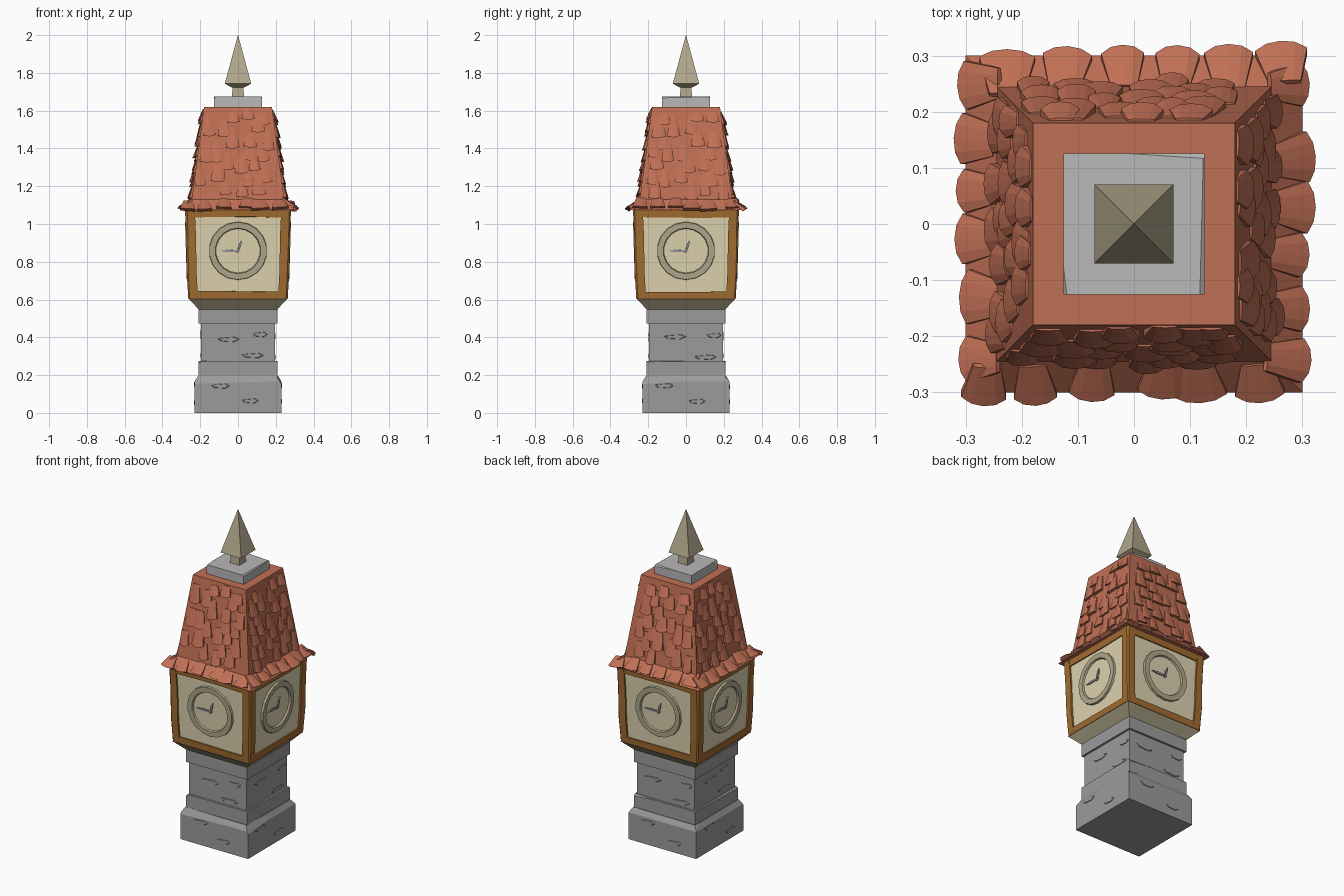
import bpy, bmesh, math, random
from mathutils import Matrix, Vector

if "Cube" in bpy.data.objects:
    bpy.data.objects.remove(bpy.data.objects["Cube"])

random.seed(7)


def material(name, rgb):
    m = bpy.data.materials.new(name)
    m.diffuse_color = (*rgb, 1)
    m.use_nodes = True
    m.node_tree.nodes["Principled BSDF"].inputs["Base Color"].default_value = m.diffuse_color
    return m


ROOF = material("roof_tile", (0.53, 0.16, 0.09))
WOOD = material("timber", (0.36, 0.15, 0.03))
PLASTER = material("plaster", (0.73, 0.65, 0.43))
TRIM = material("trim", (0.44, 0.39, 0.26))
PALE = material("pale_stone", (0.48, 0.48, 0.48))
STONE = material("stone", (0.33, 0.33, 0.33))
METAL = material("hand_metal", (0.28, 0.28, 0.32))
SIDES = [Matrix.Rotation(k * math.pi / 2, 4, 'Z') for k in range(4)]


def finish(bm, name, mat):
    bmesh.ops.recalc_face_normals(bm, faces=bm.faces)
    me = bpy.data.meshes.new(name)
    bm.to_mesh(me)
    bm.free()
    ob = bpy.data.objects.new(name, me)
    bpy.context.collection.objects.link(ob)
    me.materials.append(mat)
    return ob


def loft(bm, rings, mat=Matrix()):
    """Skin closed rings of points and cap both ends."""
    rows = [[bm.verts.new(mat @ Vector(p)) for p in r] for r in rings]
    n = len(rows[0])
    for a, b in zip(rows, rows[1:]):
        for i in range(n):
            bm.faces.new((a[i], a[(i + 1) % n], b[(i + 1) % n], b[i]))
    bm.faces.new(rows[0][::-1])
    bm.faces.new(rows[-1])


def square(h, z):
    return [(-h, -h, z), (h, -h, z), (h, h, z), (-h, h, z)]


def chip(bm, point, normal):
    """Slice off a worn corner or edge of a convex block."""
    r = bmesh.ops.bisect_plane(bm, geom=bm.verts[:] + bm.edges[:] + bm.faces[:],
                               plane_co=point, plane_no=normal, clear_outer=True)
    edges = [e for e in r['geom_cut'] if isinstance(e, bmesh.types.BMEdge)]
    if edges:
        bmesh.ops.holes_fill(bm, edges=[e for e in bm.edges if e.is_boundary], sides=0)


def block(name, sections, mat, chips=0):
    bm = bmesh.new()
    loft(bm, [square(h, z) for h, z in sections])
    h, z = sections[-1]
    for k in range(chips):
        a = (k % 4) * math.pi / 2 + random.uniform(-0.12, 0.12)
        n = Vector((math.cos(a), math.sin(a), random.uniform(0.5, 1.2)))
        corner = Vector((h * (1 if n.x > 0 else -1), h * (1 if n.y > 0 else -1), z))
        chip(bm, corner - n.normalized() * random.uniform(0.003, 0.008), n)
    return finish(bm, name, mat)


# Stone tower base
block("plinth", [(0.23, 0), (0.23, 0.165), (0.212, 0.195)], STONE, 4)
block("lower_band", [(0.208, 0.19), (0.208, 0.275)], STONE, 4)
block("shaft", [(0.195, 0.27), (0.195, 0.48)], STONE)
block("upper_band", [(0.208, 0.472), (0.208, 0.552)], STONE, 4)

# Shallow worn flakes on the stone faces
bm = bmesh.new()
FLAKES = [(0.195, -0.06, 0.39, 0.06), (0.195, 0.09, 0.30, 0.06), (0.195, 0.12, 0.42, 0.04),
          (0.23, -0.11, 0.135, 0.05), (0.23, 0.08, 0.06, 0.045)]
for R in SIDES:
    for h, u, z, w in FLAKES:
        u += random.uniform(-0.03, 0.03)
        z += random.uniform(-0.015, 0.015)
        rings = []
        for y, s in ((-h + 0.004, 1.1), (-h - 0.004, 0.85)):
            rings.append([(u + s * w * dx, y, z + s * dz) for dx, dz in
                          ((-1, 0.006), (-0.7, -0.008), (0.5, -0.012), (1, 0.002), (0.6, 0.014), (-0.4, 0.01))])
        loft(bm, rings, R)
finish(bm, "stone_flakes", STONE)

# Flared bracket and clock room walls
block("flared_bracket", [(0.208, 0.548), (0.262, 0.605)], TRIM)
block("clock_room", [(0.255, 0.60), (0.27, 1.08)], PLASTER)

# Timber corner posts with worn chamfers, and rails between them
bm = bmesh.new()
for R in SIDES:
    rings = []
    for h, z in ((0.263, 0.603), (0.272, 0.75), (0.274, 0.93), (0.281, 1.078)):
        c, i = 0.009 + random.uniform(-0.003, 0.004), h - 0.052
        rings.append([(i, -h, z), (h - c, -h, z), (h, -h + c, z), (h, -i, z), (i, -i, z)])
    loft(bm, rings, R)
finish(bm, "corner_posts", WOOD)

bm = bmesh.new()
for R in SIDES:
    for z0, z1, h in ((0.603, 0.643, 0.263), (1.036, 1.078, 0.276)):
        rings = []
        for x in (-0.23, -0.08, 0.09, 0.23):
            j = random.uniform(-0.004, 0.003)
            rings.append([(x, -h + 0.03, z0), (x, -h, z0 + j * (z0 > 1)),
                          (x, -h - 0.002, z1 + j * (z0 < 1)), (x, -h + 0.03, z1)])
        loft(bm, rings, R)
finish(bm, "timber_rails", WOOD)

# Clock on each side: rim, dial and hands, leaning with the wall
TILT = Matrix.Translation((0, -0.262, 0.858)) @ Matrix.Rotation(math.radians(1.8), 4, 'X')
N = 18
rim, dial, hands = bmesh.new(), bmesh.new(), bmesh.new()


def circle(r, y):
    return [(r * math.sin(2 * math.pi * i / N), y, r * math.cos(2 * math.pi * i / N)) for i in range(N)]


for R in SIDES:
    M = R @ TILT
    rows = [[rim.verts.new(M @ Vector(p)) for p in circle(r, y)] for r, y in
            ((0.155, 0.005), (0.152, -0.014), (0.121, -0.014), (0.114, 0.005))]
    for a, b in zip(rows, rows[1:] + rows[:1]):
        for i in range(N):
            rim.faces.new((a[i], a[(i + 1) % N], b[(i + 1) % N], b[i]))
    loft(dial, [circle(0.117, 0.003), circle(0.117, -0.003)], M)
    for angle, length, y in ((90, 0.095, -0.009), (-18, 0.06, -0.011)):
        H = M @ Matrix.Rotation(math.radians(-angle), 4, 'Y')
        outline = [(-0.004, -0.012), (0.004, -0.012), (0.007, 0.6 * length), (0, length), (-0.007, 0.6 * length)]
        loft(hands, [[(x, yy, z) for x, z in outline] for yy in (-0.002, y)], H)
finish(rim, "clock_rims", TRIM)
finish(dial, "clock_dials", PLASTER)
finish(hands, "clock_hands", METAL)

# Roof body with flared eaves
block("roof_body", [(0.30, 1.075), (0.245, 1.13), (0.18, 1.62)], ROOF)


def tile(bm, side, base, top, t, u, w, length, lift, twist):
    """Tapered barrel tile laid on the slope running from base to top (half width, z)."""
    d = Vector((0, base[0] - top[0], top[1] - base[1])).normalized()
    n = Vector((0, -d.z, d.y))
    h, z = base[0] + (top[0] - base[0]) * t, base[1] + (top[1] - base[1]) * t
    M = Matrix((Vector((1, 0, 0)), d, n)).transposed().to_4x4()
    M = side @ Matrix.Translation((u, -h, z)) @ M @ Matrix.Rotation(twist, 4, 'Z')
    rings = []
    for y, half, high, bulge in ((0, w / 2, lift, 0.01), (length, w * 0.31, 0.004, 0)):
        ring = [(-half, y, -0.006), (half, y, -0.006)]
        for s, hi in ((1, 0.55), (0.55, 0.92), (0, 1), (-0.55, 0.92), (-1, 0.55)):
            ring.append((half * s, y - bulge * (1 - s * s), high * hi))
        rings.append(ring)
    loft(bm, rings, M)


# Eave tiles and scattered wall tiles
eaves, walls = bmesh.new(), bmesh.new()
rnd = random.uniform
for k, R in enumerate(SIDES):
    for u in (-0.255, -0.165, -0.065, 0.035, 0.125, 0.235):
        tile(eaves, R, (0.30, 1.075), (0.245, 1.13), rnd(-0.05, 0.2), u + rnd(-0.015, 0.015),
             rnd(0.075, 0.1), rnd(0.065, 0.085), rnd(0.02, 0.027), rnd(-0.1, 0.1))
    for row in range(7):
        z = 1.15 + row * 0.066
        t = (z - 1.13) / 0.49
        half = 0.245 - 0.065 * t - 0.025
        count = 5 if row < 4 else 4
        for i in range(count):
            if (i * 3 + row * 2 + k) % 4 == 0:
                continue
            u = -half + 2 * half * (i + (0.25 if row % 2 else 0.7)) / count
            tile(walls, R, (0.245, 1.13), (0.18, 1.62), t + rnd(-0.04, 0.03), u + rnd(-0.012, 0.012),
                 rnd(0.058, 0.08), min(rnd(0.07, 0.11), 1.60 - z), rnd(0.015, 0.026), rnd(-0.07, 0.07))
finish(eaves, "eave_tiles", ROOF)
finish(walls, "wall_tiles", ROOF)

# Stone cap and spire finial
block("roof_cap", [(0.126, 1.615), (0.126, 1.675)], PALE, 3)
block("finial_stem", [(0.032, 1.67), (0.028, 1.735)], TRIM)
block("finial_spike", [(0.032, 1.722), (0.07, 1.743), (0.0005, 2.0)], TRIM)
